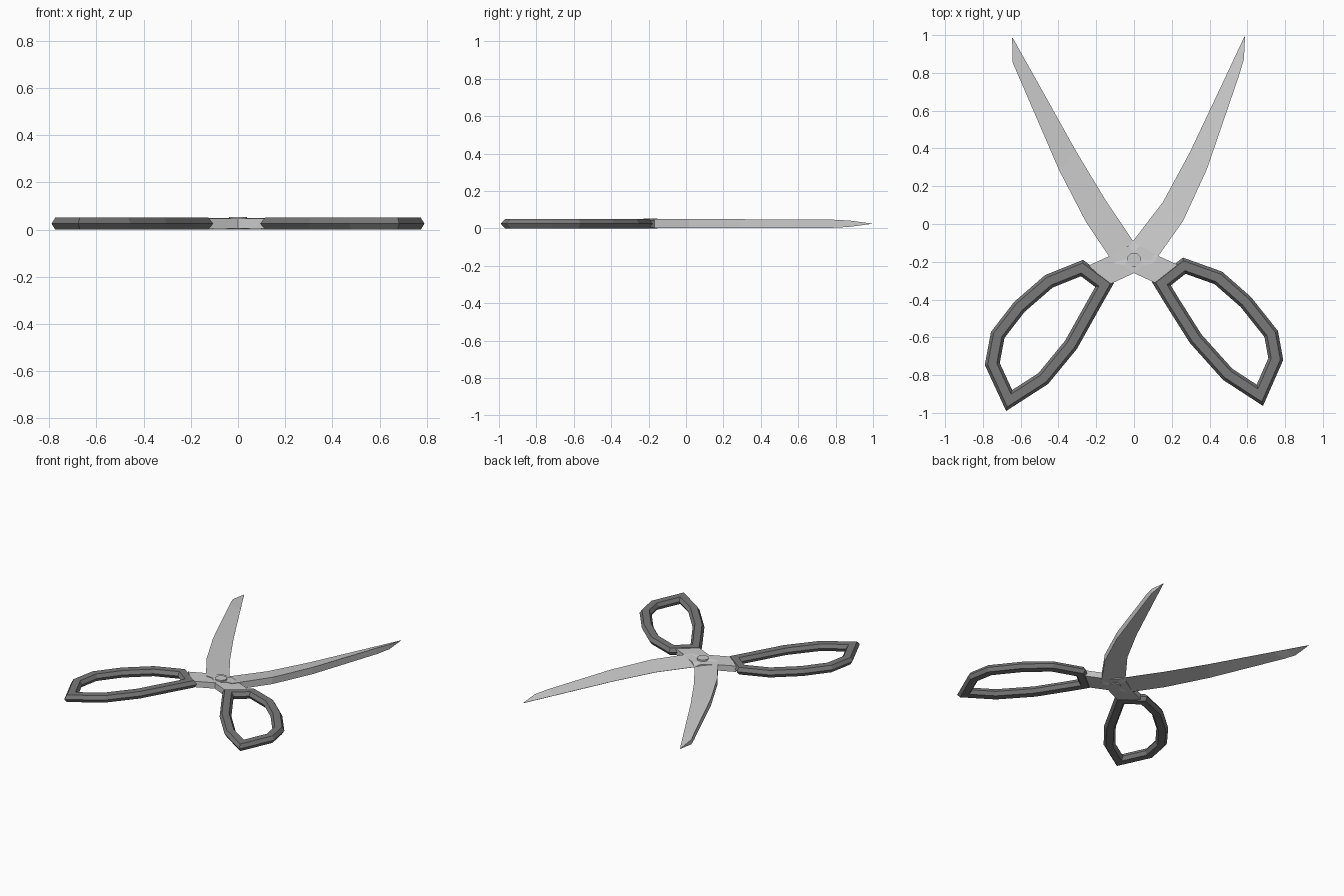
import bpy, bmesh
from mathutils import Vector

if "Cube" in bpy.data.objects:
    bpy.data.objects.remove(bpy.data.objects["Cube"])

MID = 0.025  # half height of the model


def make(name, verts, faces, mat=None):
    me = bpy.data.meshes.new(name)
    me.from_pydata(verts, [], faces)
    bm = bmesh.new()
    bm.from_mesh(me)
    bmesh.ops.remove_doubles(bm, verts=bm.verts, dist=1e-4)
    bmesh.ops.recalc_face_normals(bm, faces=bm.faces)
    bm.to_mesh(me)
    bm.free()
    ob = bpy.data.objects.new(name, me)
    bpy.context.collection.objects.link(ob)
    if mat:
        me.materials.append(mat)
    return ob


def loft_blade(name, sections):
    # each section: outer point, inner point, half thickness at each
    verts, faces = [], []
    for (ox, oy), (ix, iy), ho, hi in sections:
        verts += [(ox, oy, MID - ho), (ox, oy, MID + ho),
                  (ix, iy, MID + hi), (ix, iy, MID - hi)]
    n = len(sections)
    for s in range(n - 1):
        a, b = 4 * s, 4 * s + 4
        for k in range(4):
            j = (k + 1) % 4
            faces.append((a + k, a + j, b + j, b + k))
    faces.append((0, 1, 2, 3))
    faces.append(tuple(range(4 * n - 4, 4 * n)))
    return make(name, verts, faces)


def inset(pts, d):
    # mitred inward offset of a closed outline
    area = sum(p.x * q.y - q.x * p.y for p, q in zip(pts, pts[1:] + pts[:1]))
    sgn = 1 if area > 0 else -1
    out = []
    for i, p in enumerate(pts):
        e1 = (p - pts[i - 1]).normalized()
        e2 = (pts[(i + 1) % len(pts)] - p).normalized()
        n1 = Vector((-e1.y, e1.x)) * sgn
        n2 = Vector((-e2.y, e2.x)) * sgn
        out.append(p + (n1 + n2) * d / (1 + n1.dot(n2)))
    return out


def handle(name, outline, mat):
    # hexagonal section swept round the grip outline
    pts = [Vector(p) for p in outline]
    profile = [(0, MID), (0.015, 0.05), (0.061, 0.05),
               (0.076, MID), (0.061, 0), (0.015, 0)]
    verts, faces, n, m = [], [], len(pts), len(profile)
    for d, z in profile:
        verts += [(p.x, p.y, z) for p in inset(pts, d)]
    for r in range(m):
        s = (r + 1) % m
        for i in range(n):
            j = (i + 1) % n
            faces.append((r * n + i, r * n + j, s * n + j, s * n + i))
    return make(name, verts, faces, mat)


dark = bpy.data.materials.new("dark_grip")
dark.diffuse_color = (0.19, 0.19, 0.19, 1)
dark.use_nodes = True
dark.node_tree.nodes["Principled BSDF"].inputs["Base Color"].default_value = dark.diffuse_color

# blades with their shanks, thick outer edge and sharp inner edge
T, S, E = 0.024, 0.021, 0.0008
loft_blade("left_blade", [
    ((0.13, -0.32), (0.24, -0.22), S, S),
    ((0.0, -0.26), (0.12, -0.165), S, S),
    ((-0.05, -0.215), (0.03, -0.115), T, 0.015),
    ((-0.106, -0.21), (-0.005, -0.09), T, E),
    ((-0.254, 0.01), (-0.153, 0.13), T, E),
    ((-0.397, 0.286), (-0.307, 0.386), T, E),
    ((-0.61, 0.78), (-0.527, 0.78), 0.022, E),
    ((-0.643, 0.857), (-0.572, 0.86), 0.017, E),
    ((-0.645, 0.985), (-0.643, 0.987), E, E)])
loft_blade("right_blade", [
    ((-0.13, -0.32), (-0.24, -0.22), S, S),
    ((0.0, -0.26), (-0.12, -0.165), S, S),
    ((0.05, -0.215), (-0.03, -0.115), T, 0.015),
    ((0.10, -0.21), (-0.005, -0.09), T, E),
    ((0.26, 0.016), (0.153, 0.116), T, E),
    ((0.386, 0.29), (0.296, 0.38), T, E),
    ((0.554, 0.78), (0.485, 0.78), 0.022, E),
    ((0.582, 0.873), (0.527, 0.87), 0.017, E),
    ((0.588, 0.995), (0.585, 0.993), E, E)])

# finger grips
handle("left_handle", [
    (-0.27, -0.19), (-0.47, -0.27), (-0.635, -0.413), (-0.757, -0.571),
    (-0.79, -0.746), (-0.677, -0.99), (-0.455, -0.847), (-0.302, -0.661),
    (-0.175, -0.434), (-0.106, -0.312)], dark)
handle("right_handle", [
    (0.259, -0.178), (0.466, -0.252), (0.619, -0.386), (0.762, -0.566),
    (0.79, -0.72), (0.683, -0.963), (0.471, -0.825), (0.296, -0.63),
    (0.169, -0.429), (0.095, -0.307)], dark)

# pivot pin
bpy.ops.mesh.primitive_cylinder_add(vertices=12, radius=0.038, depth=0.054,
                                    location=(0, -0.19, 0.027))
bpy.context.object.name = "pivot_pin"
